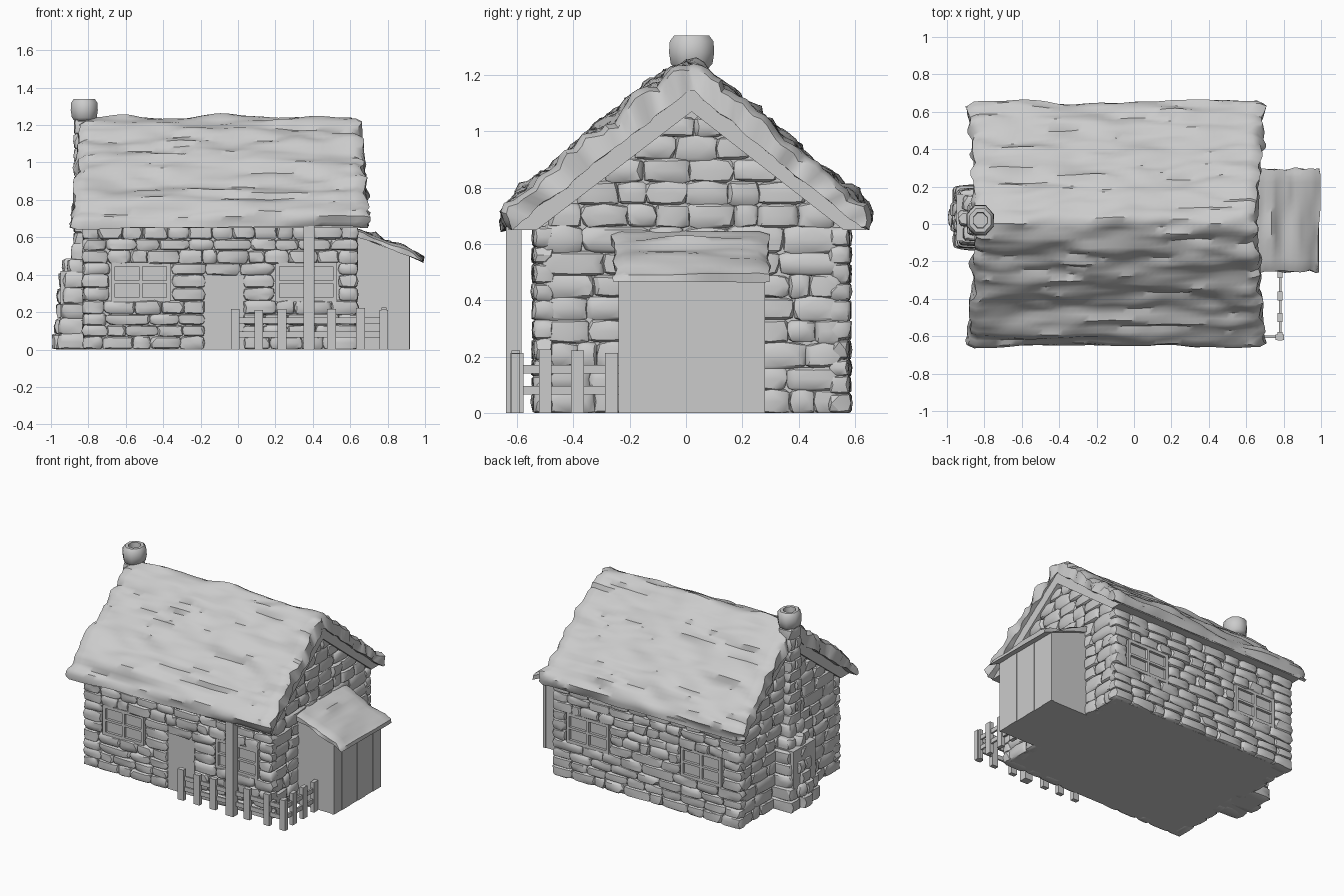
import bpy, bmesh, math, random
from mathutils import Vector, noise

random.seed(7)
if "Cube" in bpy.data.objects:
    bpy.data.objects.remove(bpy.data.objects["Cube"], do_unlink=True)

grey = bpy.data.materials.new("plain grey")
grey.use_nodes = True
COLOUR = (0.6, 0.6, 0.6, 1)
grey.diffuse_color = COLOUR
grey.node_tree.nodes["Principled BSDF"].inputs["Base Color"].default_value = COLOUR


def finish(bm, name, angle=30):
    """Turn a bmesh into a named, shaded object."""
    bmesh.ops.recalc_face_normals(bm, faces=bm.faces[:])
    mesh = bpy.data.meshes.new(name)
    bm.to_mesh(mesh)
    bm.free()
    mesh.materials.append(grey)
    ob = bpy.data.objects.new(name, mesh)
    bpy.context.collection.objects.link(ob)
    bpy.ops.object.select_all(action='DESELECT')
    ob.select_set(True)
    bpy.context.view_layer.objects.active = ob
    bpy.ops.object.shade_smooth_by_angle(angle=math.radians(angle))


def box(bm, x, y, z):
    """Box from three (low, high) pairs."""
    for v in bmesh.ops.create_cube(bm, size=1)["verts"]:
        v.co = [lo + (c + 0.5) * (hi - lo) for c, (lo, hi) in zip(v.co, (x, y, z))]


def prism(bm, points, low, high, axis):
    """Extrude a convex profile along x or y."""
    place = (lambda t, p: (t, p[0], p[1])) if axis == 'x' else (lambda t, p: (p[0], t, p[1]))
    a, b = [[bm.verts.new(place(t, p)) for p in points] for t in (low, high)]
    bm.faces.new(a)
    bm.faces.new(b)
    for i in range(len(a)):
        j = (i + 1) % len(a)
        bm.faces.new((a[i], a[j], b[j], b[i]))


def stone(bm, centre, size, power=0.45):
    """Rounded, slightly lumpy block."""
    seed = Vector([random.uniform(-50, 50) for _ in range(3)])
    for v in bmesh.ops.create_icosphere(bm, subdivisions=2, radius=1)["verts"]:
        lump = 1 + 0.14 * noise.noise(v.co * 1.5 + seed)
        v.co = [c + math.copysign(abs(k) ** power, k) * s / 2 * lump
                for c, k, s in zip(centre, v.co, size)]
        v.co.z = max(v.co.z, 0)


def masonry(bm, axis, pos, span, rows, openings, width=0.14, depth=0.08):
    """Courses of stones along an axis, leaving the openings free."""
    for low, high in zip(rows, rows[1:]):
        mid = (low + high) / 2
        lo, hi = span(mid)
        edges = [lo]
        for a, b, z0, z1 in openings:
            if z0 < mid < z1:
                edges += [a, b]
        edges.append(hi)
        for a, b in zip(edges[::2], edges[1::2]):
            if b - a < 0.03:
                continue
            n = max(1, round((b - a) / (width * random.uniform(0.8, 1.3))))
            cuts = [a + (b - a) * (i + (random.uniform(-0.25, 0.25) if 0 < i < n else 0)) / n
                    for i in range(n + 1)]
            for u0, u1 in zip(cuts, cuts[1:]):
                u, d = (u0 + u1) / 2, depth * random.uniform(0.9, 1.15)
                w, h = (u1 - u0) * 1.06, (high - low) * random.uniform(1.02, 1.2)
                if axis == 'x':
                    stone(bm, (u, pos, mid), (w, d, h))
                else:
                    stone(bm, (pos, u, mid), (d, w, h))


def sample(points, n):
    """Evenly spaced points along a polyline."""
    pts = [Vector(p) for p in points]
    total = sum((q - p).length for p, q in zip(pts, pts[1:]))
    out, walked, k = [pts[0]], 0, 0
    for i in range(1, n):
        goal = total * i / n
        while walked + (pts[k + 1] - pts[k]).length < goal:
            walked += (pts[k + 1] - pts[k]).length
            k += 1
        out.append(pts[k].lerp(pts[k + 1], (goal - walked) / (pts[k + 1] - pts[k]).length))
    return out + [pts[-1]]


def thatch(name, upper, lower, n, low, high, axis, amp, splay, steps):
    """Sweep the layer between two lines, with streaky waves and ragged ends."""
    prof = sample(upper, n) + sample(lower, n)[::-1]
    top = max(p.y for p in prof)
    bm, rings = bmesh.new(), []
    count = len(prof)
    for s in range(steps + 1):
        f = s / steps
        ring = []
        for i, p in enumerate(prof):
            side = prof[(i + 1) % count] - prof[i - 1]
            out = Vector((-side.y, side.x)).normalized()
            t = (low + high) / 2 + (f - 0.5) * (high - low) * (1 + splay * (top - p.y))
            t += (2 * f - 1) * amp * noise.noise((p.x * 13, p.y * 13, f * 2))
            wave = amp * noise.noise((t * 2.6, p.x * 13, p.y * 13))
            wave += amp * 0.5 * noise.noise((t * 6, p.x * 24 + 9, p.y * 24))
            if i > n:
                wave *= 0.3
            elif s in (0, steps):
                wave -= amp * 0.6
            q = p + out * wave
            ring.append(bm.verts.new((t, q.x, q.y) if axis == 'x' else (q.x, t, q.y)))
        rings.append(ring)
    for a, b in zip(rings, rings[1:]):
        for i in range(count):
            j = (i + 1) % count
            bm.faces.new((a[i], a[j], b[j], b[i]))
    for ring in (rings[0], rings[-1]):
        for i in range(n):
            bm.faces.new((ring[i], ring[i + 1], ring[-2 - i], ring[-1 - i]))
    finish(bm, name, 40)


# House core
bm = bmesh.new()
prism(bm, [(-0.52, 0), (0.56, 0), (0.56, 0.66), (0.02, 1.09), (-0.52, 0.66)], -0.805, 0.615, 'x')
finish(bm, "house_core")

# Stone walls
rows = [0, 0.07, 0.13, 0.19, 0.26, 0.33, 0.4, 0.46, 0.53, 0.59, 0.66]
gable_rows = [0, 0.08, 0.16, 0.25, 0.33, 0.41, 0.49, 0.57, 0.66, 0.74, 0.82, 0.9, 0.98, 1.05]
windows = [(-0.69, -0.35), (0.19, 0.54)]
holes = [(a, b, 0.25, 0.47) for a, b in windows]
door_hole = (-0.18, 0.03, 0, 0.42)


def long_side(z):
    return -0.83, 0.64


def gable(z):
    half = min(0.53, (1.1 - z) / 0.79)
    return 0.02 - half, 0.02 + half


for name, axis, pos, span, levels, gaps in (
        ("front_wall", 'x', -0.505, long_side, rows, [holes[0], door_hole, holes[1]]),
        ("back_wall", 'x', 0.545, long_side, rows, holes),
        ("left_gable", 'y', 0.598, gable, gable_rows, [(-0.2, 0.24, 0, 0.5)]),
        ("right_gable", 'y', -0.788, gable, gable_rows, [])):
    bm = bmesh.new()
    masonry(bm, axis, pos, span, levels, gaps)
    finish(bm, name)

# Windows with frames and glazing bars
for side, y in (("front", (-0.538, -0.5)), ("back", (0.54, 0.578))):
    for k, (a, b) in enumerate(windows):
        bm = bmesh.new()
        a, b, mid = a + 0.01, b - 0.01, (a + b) / 2
        for x in ((a, a + 0.022), (mid - 0.01, mid + 0.01), (b - 0.022, b)):
            box(bm, x, y, (0.255, 0.465))
        for z in ((0.255, 0.277), (0.352, 0.368), (0.443, 0.465)):
            box(bm, (a, b), y, z)
        finish(bm, f"{side}_window_{k + 1}")

# Door
bm = bmesh.new()
box(bm, (-0.18, 0.03), (-0.526, -0.5), (0, 0.425))
finish(bm, "front_door")

# Main roof
thatch("thatched_roof",
       [(-0.645, 0.655), (-0.65, 0.71), (-0.59, 0.78), (-0.2, 1.11), (-0.07, 1.21), (0.01, 1.25),
        (0.08, 1.21), (0.2, 1.11), (0.59, 0.78), (0.65, 0.71), (0.645, 0.655)],
       [(-0.62, 0.655), (0.02, 1.15), (0.62, 0.655)],
       64, -0.84, 0.65, 'x', 0.034, 0.11, 44)

# Sloping boards beneath the thatch, with flat eaves
bm = bmesh.new()
for outer, inner in ((-0.63, -0.53), (0.64, 0.56)):
    prism(bm, [(outer, 0.65), (inner, 0.65), (0.02, 1.07), (0.02, 1.17), (outer, 0.68)],
          -0.84, 0.652, 'x')
finish(bm, "roof_boards")

# Side shed with planked walls
bm = bmesh.new()
prism(bm, [(0.6, 0), (0.91, 0), (0.91, 0.5), (0.6, 0.62)], -0.235, 0.275, 'y')
for i in range(6):
    y = -0.24 + i * 0.52 / 6
    box(bm, (0.9, 0.917 + 0.003 * (i % 2)), (y, y + 0.087), (0, 0.5))
finish(bm, "shed_walls")
thatch("shed_roof",
       [(0.62, 0.65), (0.82, 0.58), (0.93, 0.53), (0.995, 0.495)],
       [(0.62, 0.61), (0.8, 0.545), (0.99, 0.465)],
       14, -0.255, 0.295, 'y', 0.02, 0, 16)

# Chimney of stacked stone courses: broad base, shoulders and stack
bm = bmesh.new()


def course(x, y, z, n):
    """One course of n stones side by side."""
    dy, dz = (y[1] - y[0]) / n, z[1] - z[0]
    for j in range(n):
        grow = random.uniform(1, 1.12)
        bulge = 0.025 * (j in (0, n - 1) and n > 2)
        stone(bm, ((x[0] + bulge + x[1]) / 2, y[0] + (j + 0.5) * dy, sum(z) / 2),
              ((x[1] - x[0] - bulge) * random.uniform(0.97, 1.04), dy * grow, dz * 1.15))


box(bm, (-0.95, -0.8), (-0.09, 0.16), (0, 0.42))
box(bm, (-0.86, -0.79), (-0.02, 0.06), (0.4, 1.24))
for i in range(5):
    z = i * 0.082
    course((-0.995 + 0.009 * i, -0.78), (-0.135 + 0.006 * i, 0.205 - 0.006 * i), (z, z + 0.082), 3 + i % 2)
course((-0.94, -0.78), (-0.09, 0.15), (0.4, 0.48), 3)
course((-0.895, -0.78), (-0.06, 0.11), (0.47, 0.56), 2)
for i in range(9):
    z = 0.55 + i * 0.075
    course((-0.88, -0.77), (-0.045, 0.085), (z, z + 0.075), 1 + i % 2)
finish(bm, "chimney")

# Hollow chimney pot
bm = bmesh.new()
rings = []
for r, z in ((0.06, 1.22), (0.08, 1.24), (0.087, 1.28), (0.084, 1.32),
             (0.068, 1.34), (0.045, 1.34), (0.042, 1.3)):
    rings.append([bm.verts.new((-0.822 + 0.9 * r * math.cos(a), 0.02 + r * math.sin(a), z))
                  for a in [math.tau * (k + 0.5) / 8 for k in range(8)]])
for a, b in zip(rings, rings[1:]):
    for k in range(8):
        bm.faces.new((a[k], a[(k + 1) % 8], b[(k + 1) % 8], b[k]))
bm.faces.new(rings[0])
bm.faces.new(rings[-1])
finish(bm, "chimney_pot", 50)

# Porch post
bm = bmesh.new()
box(bm, (0.35, 0.41), (-0.64, -0.585), (0, 0.66))
finish(bm, "porch_post")

# Picket fence: front run and side run
bm = bmesh.new()
for x in (-0.015, 0.11, 0.235, 0.5, 0.655, 0.78):
    box(bm, (x - 0.023, x + 0.023), (-0.62, -0.59), (0, 0.21 + random.uniform(0, 0.015)))
for y in (-0.6, -0.5, -0.385, -0.265):
    box(bm, (0.768, 0.795), (y - 0.023, y + 0.023), (0, 0.21 + random.uniform(0, 0.015)))
for z in (0.065, 0.14):
    box(bm, (-0.02, 0.79), (-0.61, -0.597), (z, z + 0.03))
    box(bm, (0.775, 0.788), (-0.6, -0.235), (z, z + 0.03))
finish(bm, "picket_fence")
